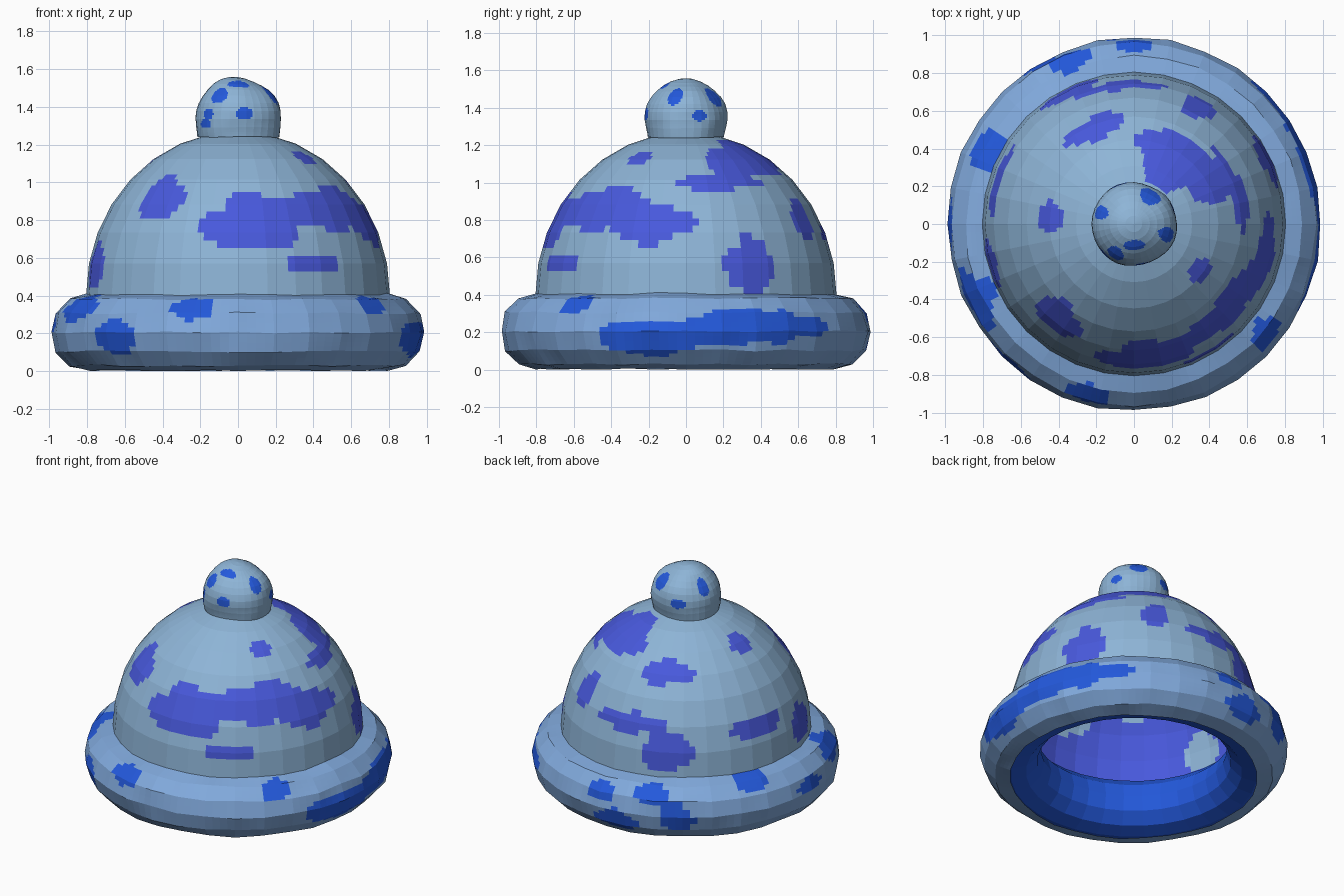
import bpy, bmesh, math, random
from mathutils import Vector, noise

if "Cube" in bpy.data.objects:
    bpy.data.objects.remove(bpy.data.objects["Cube"])

random.seed(4)
SEG = 32


def material(name, rgb):
    m = bpy.data.materials.new(name)
    m.diffuse_color = (*rgb, 1)
    m.use_nodes = True
    m.node_tree.nodes["Principled BSDF"].inputs["Base Color"].default_value = m.diffuse_color
    return m


crown_light = material("crown_light", (0.27, 0.46, 0.68))
crown_dark = material("crown_dark", (0.065, 0.10, 0.72))
brim_light = material("brim_light", (0.22, 0.40, 0.72))
brim_dark = material("brim_dark", (0.017, 0.10, 0.72))


def in_patch(co, patches):
    """Ragged ellipses given as (azimuth, height, half angle, half height)."""
    az = math.degrees(math.atan2(co.y, co.x))
    wobble = 1 + 0.6 * noise.noise(co * 7)
    for a, z, ha, hz in patches:
        d = (az - a + 180) % 360 - 180
        if (d / ha) ** 2 + ((co.z - z) / hz) ** 2 < wobble:
            return True
    return False


def lathe(name, profile, mats, patches=(), closed=False, jitter=0.0, cuts=3, inward=False):
    """Spin a profile into facets, then colour patches on a finer split of them."""
    bm = bmesh.new()
    rings = []
    for r, z in profile:
        if r < 1e-4:
            rings.append([bm.verts.new((0, 0, z))] * SEG)
            continue
        ring = []
        for i in range(SEG):
            a = 2 * math.pi * i / SEG
            k = r + random.uniform(-jitter, jitter)
            ring.append(bm.verts.new((k * math.cos(a), k * math.sin(a),
                                      max(0, z + random.uniform(-jitter, jitter)))))
        rings.append(ring)
    pairs = list(zip(rings, rings[1:])) + ([(rings[-1], rings[0])] if closed else [])
    for lo, hi in pairs:
        for i in range(SEG):
            j = (i + 1) % SEG
            vs = list(dict.fromkeys((lo[i], lo[j], hi[j], hi[i])))
            bm.faces.new(vs[::-1] if inward else vs)
    if patches:
        bmesh.ops.subdivide_edges(bm, edges=bm.edges[:], cuts=cuts, use_grid_fill=True)
        for f in bm.faces:
            f.material_index = int(in_patch(f.calc_center_median(), patches))
    mesh = bpy.data.meshes.new(name)
    bm.to_mesh(mesh)
    bm.free()
    for m in mats:
        mesh.materials.append(m)
    ob = bpy.data.objects.new(name, mesh)
    bpy.context.collection.objects.link(ob)
    return ob


def arc(cr, cz, rr, rz, start, end, n):
    return [(cr + rr * math.cos(math.radians(start + (end - start) * i / n)),
             cz + rz * math.sin(math.radians(start + (end - start) * i / n)))
            for i in range(n + 1)]


# Crown: outer dome and lining, whose patches show in swapped colours
crown_patches = [
    (-82, .79, 23, .15), (-45, .86, 30, .11), (-16, .78, 20, .10), (-60, .57, 11, .06),
    (-130, .92, 12, .11), (-164, .56, 9, .13), (-35, 1.13, 9, .04), (18, 1.0, 27, .04),
    (60, 1.14, 28, .10), (30, 1.10, 16, .08), (112, 1.03, 19, .07), (97, .73, 22, .06),
    (116, .58, 13, .13), (163, .68, 15, .06), (175, 1.12, 10, .05), (27, .56, 11, .15),
    (62, .80, 7, .11)]
lathe("crown", arc(0, .4, .805, .87, 0, 90, 8), (crown_light, crown_dark), crown_patches)
lathe("crown_lining", arc(0, .4, .795, .86, 0, 90, 8), (crown_dark, crown_light),
      crown_patches, inward=True)

# Brim: rolled ring, with a pale cover over its outer half
lathe("brim_roll", arc(.79, .205, .192, .192, 0, 330, 11), (brim_dark,), closed=True)
brim_patches = [
    (-10, .17, 20, .09), (22, .23, 25, .09), (-104, .33, 8, .06), (-132, .18, 9, .09),
    (-155, .33, 12, .07), (-40, .35, 6, .05), (153, .38, 8, .06), (112, .33, 7, .06),
    (90, .30, 6, .05), (180, .25, 8, .05), (98, .14, 9, .07), (122, .20, 7, .10)]
lathe("brim_cover", arc(.795, .205, .195, .203, -90, 90, 6), (brim_light, brim_dark),
      brim_patches, jitter=.006)

# Bobble on top
bobble_patches = [
    (-80, 1.36, 12, .035), (-122, 1.46, 14, .04), (-140, 1.31, 12, .025),
    (-18, 1.46, 13, .05), (60, 1.46, 18, .05), (-135, 1.36, 10, .03),
    (-90, 1.52, 30, .02), (160, 1.45, 12, .05), (110, 1.36, 13, .03), (20, 1.36, 10, .03)]
bobble = lathe("bobble", [(.215, 1.24)] + arc(0, 1.33, .228, .225, -10, 90, 9),
               (crown_light, brim_dark), bobble_patches)
for v in bobble.data.vertices:
    v.co.x, v.co.y = v.co.x * 1.01, v.co.y * .97
    v.co += Vector((v.co.x, v.co.y, v.co.z - 1.33)) * 0.06 * noise.noise(v.co * 6)
